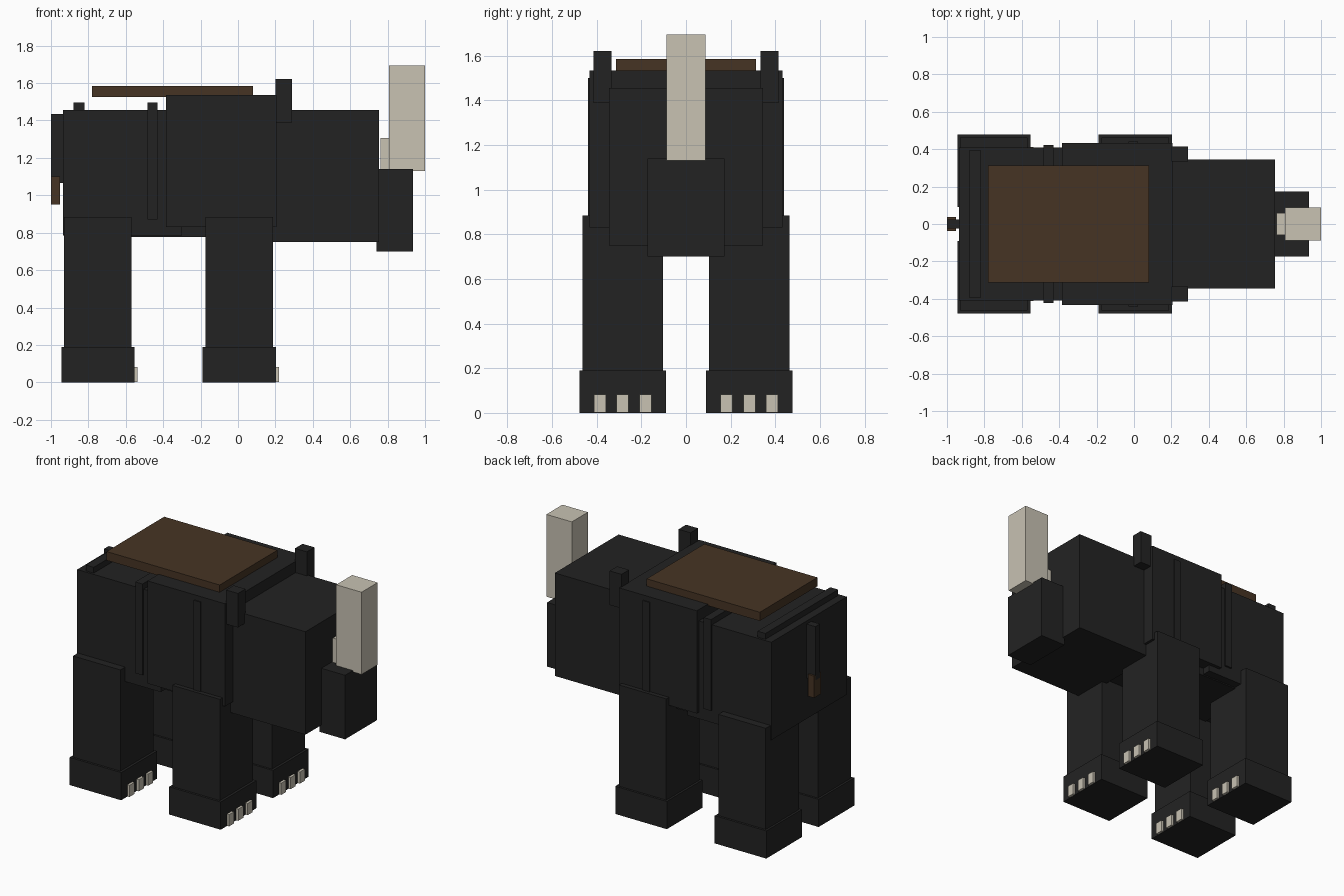
import bpy, bmesh
from mathutils import Vector

if "Cube" in bpy.data.objects:
    bpy.data.objects.remove(bpy.data.objects["Cube"])


def material(name, rgb):
    m = bpy.data.materials.new(name)
    m.diffuse_color = (*rgb, 1.0)
    m.use_nodes = True
    m.node_tree.nodes["Principled BSDF"].inputs["Base Color"].default_value = m.diffuse_color
    return m


HIDE = material("charcoal_hide", (0.0165, 0.0165, 0.0165))
BROWN = material("dark_brown", (0.061, 0.034, 0.017))
IVORY = material("ivory", (0.58, 0.54, 0.45))


def box(name, x, y, z, mat=HIDE):
    """Box from (min, max) ranges; a single y number means symmetric about y = 0."""
    if not isinstance(y, tuple):
        y = (-y, y)
    bm = bmesh.new()
    bmesh.ops.create_cube(bm, size=1.0)
    lo, hi = Vector((x[0], y[0], z[0])), Vector((x[1], y[1], z[1]))
    for v in bm.verts:
        v.co = (lo + hi) / 2 + v.co * (hi - lo)
    mesh = bpy.data.meshes.new(name)
    bm.to_mesh(mesh)
    bm.free()
    mesh.materials.append(mat)
    ob = bpy.data.objects.new(name, mesh)
    bpy.context.collection.objects.link(ob)
    return ob


def pair(name, x, y, z, mat=HIDE):
    """Matching boxes on both sides of the body."""
    box(name + "_left", x, y, z, mat)
    box(name + "_right", x, (-y[1], -y[0]), z, mat)


# Body masses
box("hindquarters", (-0.935, -0.30), 0.41, (0.785, 1.457))
box("belly", (-0.70, 0.15), 0.35, (0.777, 1.30))
box("shoulders", (-0.385, 0.205), 0.433, (0.83, 1.535))

# Raised bands wrapping the body, rump ridge and back plate
box("rear_band", (-0.485, -0.43), 0.422, (0.87, 1.497))
box("shoulder_band", (-0.03, 0.022), 0.44, (0.87, 1.50))
box("rump_ridge", (-0.88, -0.82), 0.395, (1.44, 1.497))
box("back_plate", (-0.78, 0.08), 0.313, (1.525, 1.585), BROWN)

# Head, snout, horns and ears
box("head", (0.15, 0.755), 0.346, (0.75, 1.457))
box("snout", (0.74, 0.935), 0.173, (0.70, 1.14))
box("large_horn", (0.807, 1.0), 0.087, (1.13, 1.695), IVORY)
box("small_horn", (0.762, 0.815), 0.06, (1.13, 1.307), IVORY)
pair("ear", (0.20, 0.29), (0.333, 0.415), (1.388, 1.622))

# Tail
box("tail", (-1.0, -0.93), 0.025, (1.065, 1.435))
box("tail_tuft", (-1.0, -0.953), 0.038, (0.95, 1.10), BROWN)

# Legs, feet and toenails
for label, cx in (("hind", -0.75), ("front", 0.006)):
    pair(label + "_leg", (cx - 0.18, cx + 0.18), (0.103, 0.463), (0.18, 0.885))
    pair(label + "_foot", (cx - 0.195, cx + 0.197), (0.09, 0.478), (0.0, 0.19))
    for i, cy in enumerate((0.182, 0.284, 0.385)):
        pair(f"{label}_toenail_{i + 1}", (cx + 0.17, cx + 0.214),
             (cy - 0.027, cy + 0.027), (0.002, 0.082), IVORY)
